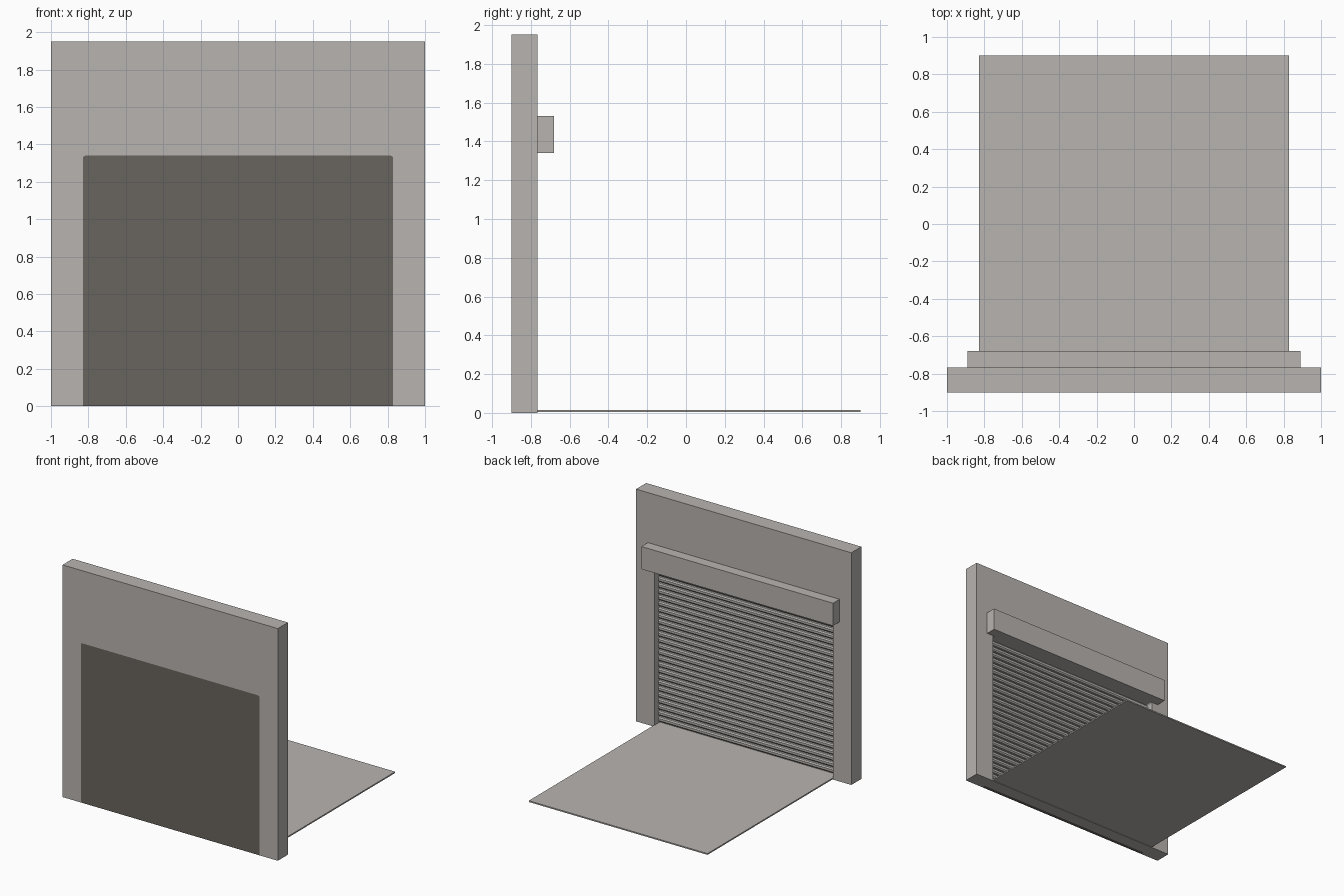
import bpy, bmesh, math
from mathutils import Vector

cube = bpy.data.objects.get("Cube")
if cube:
    bpy.data.objects.remove(cube, do_unlink=True)


def material(name, rgb):
    m = bpy.data.materials.new(name)
    m.use_nodes = True
    m.diffuse_color = (*rgb, 1)
    m.node_tree.nodes["Principled BSDF"].inputs["Base Color"].default_value = (*rgb, 1)
    return m


grey = material("warm light grey", (0.479, 0.456, 0.434))
dark = material("dark taupe", (0.141, 0.127, 0.109))


def prism(name, outline, direction, mat):
    """Extrude a closed planar outline along a vector into a solid."""
    bm = bmesh.new()
    face = bm.faces.new([bm.verts.new(p) for p in outline])
    ext = bmesh.ops.extrude_face_region(bm, geom=[face])
    verts = [g for g in ext["geom"] if isinstance(g, bmesh.types.BMVert)]
    bmesh.ops.translate(bm, verts=verts, vec=Vector(direction))
    bmesh.ops.recalc_face_normals(bm, faces=bm.faces)
    mesh = bpy.data.meshes.new(name)
    bm.to_mesh(mesh)
    bm.free()
    mesh.materials.append(mat)
    obj = bpy.data.objects.new(name, mesh)
    bpy.context.collection.objects.link(obj)
    return obj


def box(name, x, y, z, mat):
    outline = [(x[0], y[0], z[0]), (x[1], y[0], z[0]), (x[1], y[1], z[0]), (x[0], y[1], z[0])]
    return prism(name, outline, (0, 0, z[1] - z[0]), mat)


FRONT, BACK = -0.90, -0.766
HALF, HEAD, R = 0.83, 1.34, 0.015   # opening half width, height, corner radius
TOP = 1.95

# Doorway outline with small rounded upper corners, from right foot to left foot
arch = [(HALF, 0)]
for cx, start in ((HALF - R, 0), (-HALF + R, 90)):
    for i in range(4):
        a = math.radians(start + i * 30)
        arch.append((cx + R * math.cos(a), HEAD - R + R * math.sin(a)))
arch.append((-HALF, 0))

# Wall with doorway
wall = [(-1, 0), (-1, TOP), (1, TOP), (1, 0)] + arch
prism("wall", [(x, FRONT, z) for x, z in wall], (0, BACK - FRONT, 0), grey)

# Dark door panel, flush with the wall front
prism("door_panel", [(x, FRONT, z) for x, z in arch], (0, 0.03, 0), dark)

# Roller shutter: one ribbed profile swept across the doorway
SLATS, SHUT_Y, DEPTH = 26, -0.838, 0.02
pitch = (HEAD - 0.012) / SLATS
profile = [(-0.865, 0.012)]
for i in range(SLATS):
    base = 0.012 + i * pitch
    for t, d in ((0.0, 0.0), (0.15, 0.0), (0.2, 0.6), (0.4, 1.0), (0.75, 1.0), (0.95, 0.6)):
        profile.append((SHUT_Y + DEPTH * d, base + pitch * t))
profile += [(SHUT_Y, HEAD), (-0.865, HEAD)]
prism("roller_shutter", [(-HALF, y, z) for y, z in profile], (2 * HALF, 0, 0), grey)

# Sill in the doorway, shutter housing above it and floor slab behind
box("door_sill", (-HALF, HALF), (-0.87, BACK), (0, 0.012), grey)
box("shutter_housing", (-0.89, 0.89), (BACK, -0.68), (HEAD, 1.53), grey)
box("floor_slab", (-HALF, HALF), (BACK, 0.90), (0.004, 0.015), grey)
